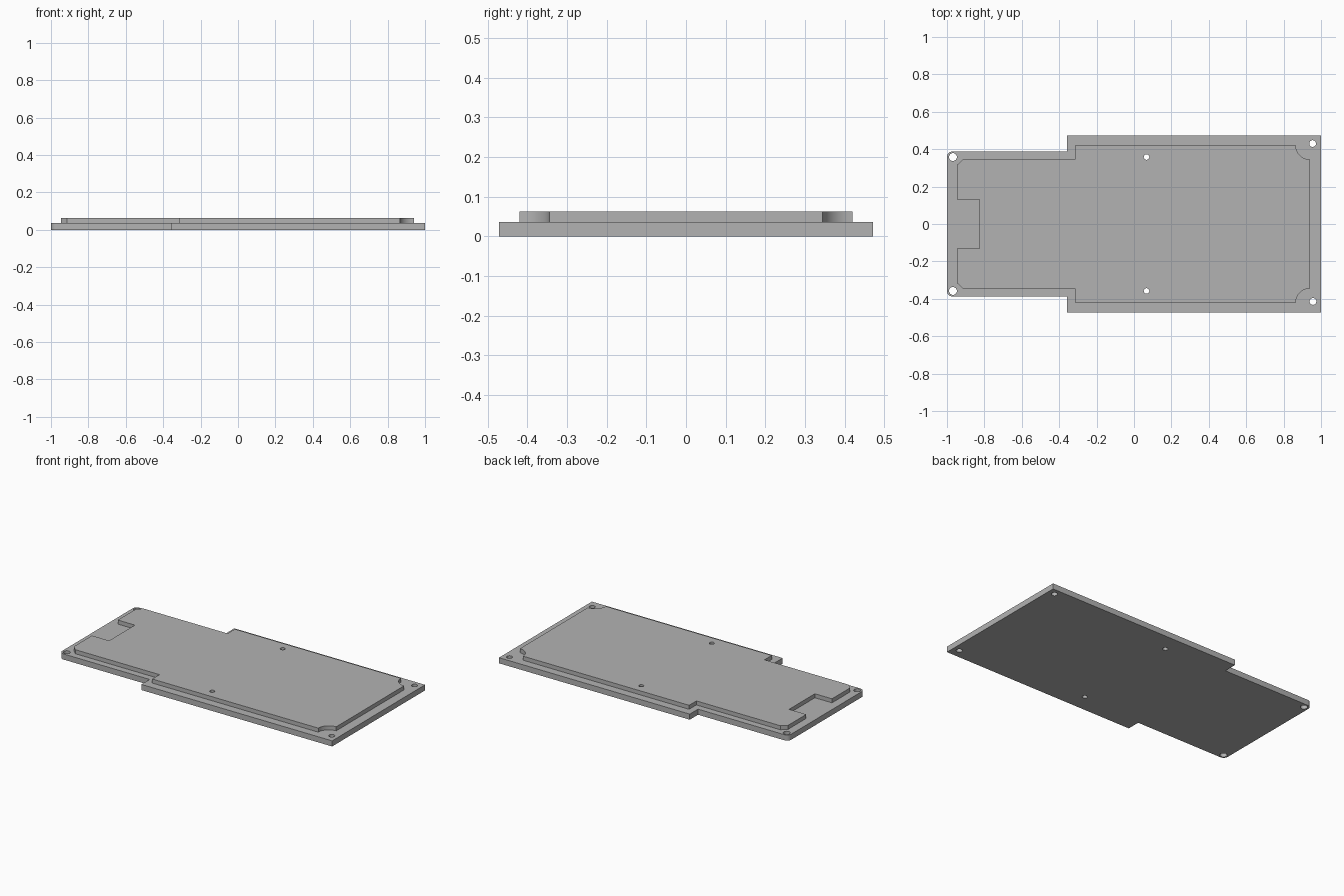
import bpy, bmesh
from math import cos, sin, pi, radians

cube = bpy.data.objects.get("Cube")
if cube:
    bpy.data.objects.remove(cube, do_unlink=True)

BASE_TOP, LID_TOP = 0.036, 0.062

grey = bpy.data.materials.new("plain grey")
grey.use_nodes = True
colour = (0.45, 0.45, 0.45, 1)
grey.diffuse_color = colour
grey.node_tree.nodes["Principled BSDF"].inputs["Base Color"].default_value = colour


def arc(cx, cy, r, start, end, steps=12):
    """Points along an arc, angles in degrees."""
    angles = [radians(start + (end - start) * i / steps) for i in range(steps + 1)]
    return [(cx + r * cos(a), cy + r * sin(a)) for a in angles]


def circle(x, y, r):
    return arc(x, y, r, 0, 360, 32)[:-1]


def mirrored(half):
    """Close a half outline by mirroring it across the long axis."""
    return half + [(x, -y) for x, y in reversed(half)]


def plate(name, loops, bottom, top):
    """Flat plate from an outline and its hole loops."""
    curve = bpy.data.curves.new(name, "CURVE")
    curve.dimensions = "2D"
    curve.fill_mode = "BOTH"
    curve.extrude = (top - bottom) / 2
    for loop in loops:
        spline = curve.splines.new("POLY")
        spline.points.add(len(loop) - 1)
        for point, (x, y) in zip(spline.points, loop):
            point.co = (x, y, 0, 1)
        spline.use_cyclic_u = True
    temp = bpy.data.objects.new(name + "_profile", curve)
    bpy.context.collection.objects.link(temp)
    bpy.context.view_layer.update()
    graph = bpy.context.evaluated_depsgraph_get()
    mesh = bpy.data.meshes.new_from_object(temp.evaluated_get(graph))
    bpy.data.objects.remove(temp, do_unlink=True)

    # Weld the caps to the walls and lift the plate into place
    bm = bmesh.new()
    bm.from_mesh(mesh)
    bmesh.ops.remove_doubles(bm, verts=bm.verts, dist=1e-5)
    bmesh.ops.recalc_face_normals(bm, faces=bm.faces)
    bmesh.ops.translate(bm, verts=bm.verts, vec=(0, 0, (top + bottom) / 2))
    bm.to_mesh(mesh)
    bm.free()
    mesh.name = name
    mesh.materials.clear()
    mesh.materials.append(grey)
    obj = bpy.data.objects.new(name, mesh)
    bpy.context.collection.objects.link(obj)
    bpy.ops.object.select_all(action="DESELECT")
    obj.select_set(True)
    bpy.context.view_layer.objects.active = obj
    bpy.ops.object.shade_smooth_by_angle(angle=radians(30))
    return obj


# Screw holes
middle_holes = [circle(0.067, y, 0.015) for y in (0.358, -0.358)]
left_end_holes = [circle(0.955, 0.43, 0.018), circle(0.957, -0.414, 0.018)]
right_end_holes = [circle(-0.968, y, 0.021) for y in (0.358, -0.358)]

# Base plate: wide body, narrower end with rounded corners
base_half = [(1, 0.472), (-0.357, 0.472), (-0.357, 0.388)]
base_half += arc(-0.97, 0.358, 0.03, 90, 180, 8)
plate("base_plate", [mirrored(base_half)] + middle_holes + left_end_holes + right_end_holes,
      0, BASE_TOP)

# Raised panel: scooped corners round the screws, stepped sides, end notch
panel_half = arc(0.94, 0.42, 0.075, 270, 180)
panel_half += [(-0.316, 0.42), (-0.316, 0.346), (-0.914, 0.346), (-0.947, 0.315),
               (-0.947, 0.131), (-0.825, 0.131)]
plate("raised_panel", [mirrored(panel_half)] + middle_holes, BASE_TOP, LID_TOP)
